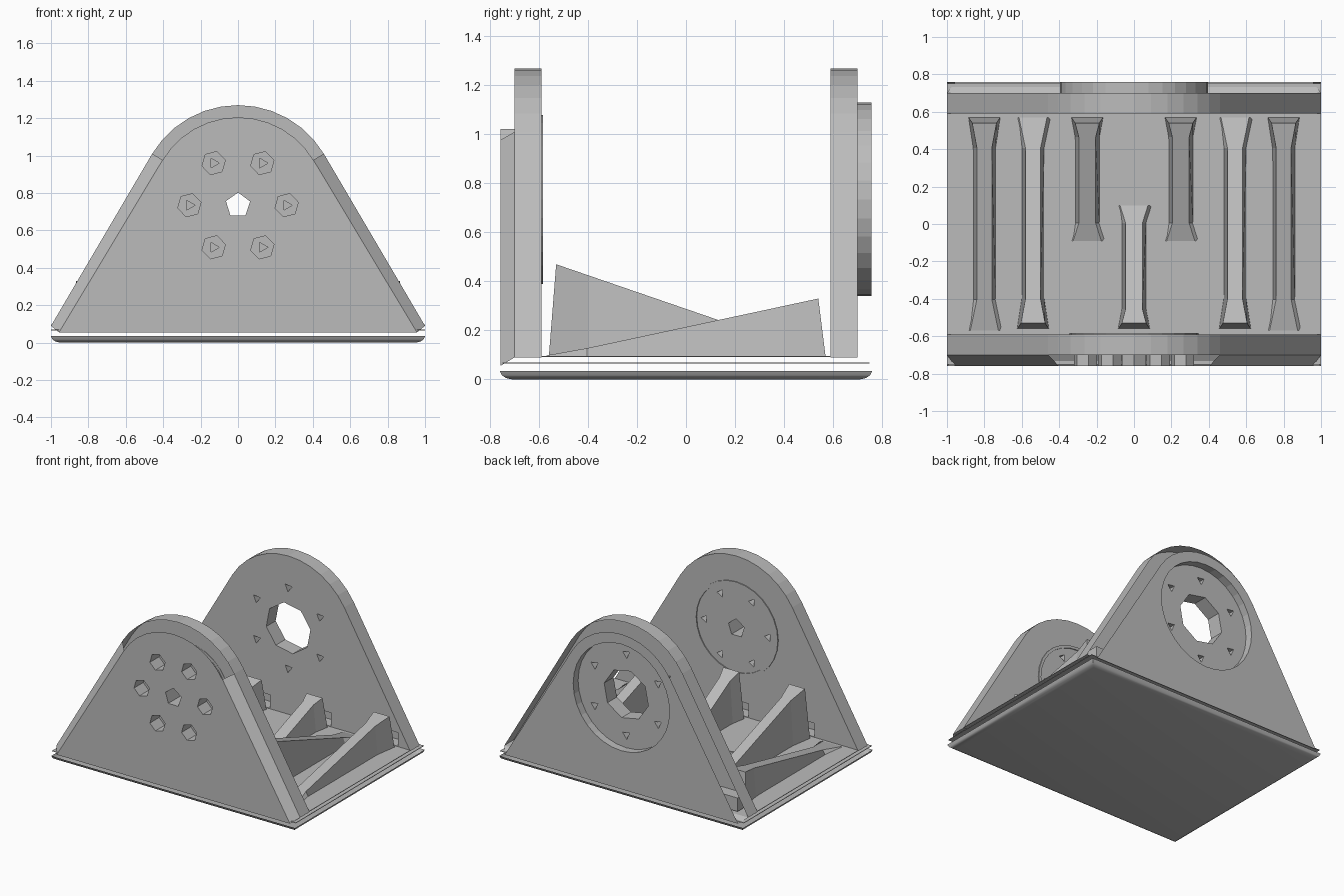
import bpy, bmesh, math
from mathutils import Vector

if "Cube" in bpy.data.objects:
    bpy.data.objects.remove(bpy.data.objects["Cube"])

grey = bpy.data.materials.new("plain grey")
grey.use_nodes = True
grey.diffuse_color = (0.5, 0.5, 0.5, 1)
grey.node_tree.nodes["Principled BSDF"].inputs["Base Color"].default_value = (0.5, 0.5, 0.5, 1)

AXIS_Z, ARCH_R = 0.735, 0.535      # shared bore height and arch radius
SLOPE = math.radians(31)           # direction the straight flanks face


def finish(name, bm):
    bmesh.ops.recalc_face_normals(bm, faces=bm.faces)
    mesh = bpy.data.meshes.new(name)
    bm.to_mesh(mesh)
    bm.free()
    obj = bpy.data.objects.new(name, mesh)
    bpy.context.collection.objects.link(obj)
    mesh.materials.append(grey)
    return obj


def loft(name, rings, cap_start=True, cap_end=True):
    """Join equal-length closed rings of points into a skin."""
    bm = bmesh.new()
    loops = [[bm.verts.new(p) for p in ring] for ring in rings]
    n = len(loops[0])
    for a, b in zip(loops, loops[1:]):
        for i in range(n):
            j = (i + 1) % n
            bm.faces.new((a[i], a[j], b[j], b[i]))
    if cap_start:
        bm.faces.new(loops[0][::-1])
    if cap_end:
        bm.faces.new(loops[-1])
    return finish(name, bm)


def rect(hx, hy, z):
    return [(-hx, -hy, z), (hx, -hy, z), (hx, hy, z), (-hx, hy, z)]


def sheet(name, hx, hy, z):
    return loft(name, [rect(hx, hy, z), rect(hx, hy, z + 0.004)])


def ngon(x, z, r, sides, y, turn=0.0):
    return [(x + r * math.cos(turn + math.tau * i / sides), y,
             z + r * math.sin(turn + math.tau * i / sides)) for i in range(sides)]


def prism(name, x, z, r, sides, y0, y1, turn=0.0):
    return loft(name, [ngon(x, z, r, sides, y, turn) for y in (y0, y1)])


def around(radius, start):
    for i in range(6):
        a = math.radians(start + 60 * i)
        yield radius * math.cos(a), AXIS_Z + radius * math.sin(a)


def slot(x, y0, y1):
    return loft("slot", [[(x - .1, y, .1), (x + .1, y, .1), (x + .1, y, .2), (x - .1, y, .2)]
                         for y in (y0, y1)])


def outline(y, inset, bottom):
    r = ARCH_R - inset
    foot = (r - math.sin(SLOPE) * (bottom - AXIS_Z)) / math.cos(SLOPE)
    foot = min(foot, 1.0)
    pts = [(-foot, y, bottom), (foot, y, bottom)]
    for i in range(13):
        a = SLOPE + (math.pi - 2 * SLOPE) * i / 12
        pts.append((r * math.cos(a), y, AXIS_Z + r * math.sin(a)))
    return pts


def wall(name, side, cutters):
    obj = loft(name, [outline(side * .59, 0, .09), outline(side * .70, 0, .09),
                      outline(side * .758, .065, .055)])
    for c in cutters:
        mod = obj.modifiers.new("cut", 'BOOLEAN')
        mod.operation, mod.object, mod.solver = 'DIFFERENCE', c, 'EXACT'
    bpy.context.view_layer.update()
    cut = bpy.data.meshes.new_from_object(obj.evaluated_get(bpy.context.evaluated_depsgraph_get()))
    obj.modifiers.clear()
    obj.data = cut
    for c in cutters:
        bpy.data.objects.remove(c)
    # Leave the bevel open over the arch, and all along the rear wall
    bm = bmesh.new()
    bm.from_mesh(cut)
    bevel = [f for f in bm.faces if .2 < f.normal.y * side < .95
             and (side > 0 or f.calc_center_median().z > 1)
             and abs(f.calc_center_median().y) > .71]
    bmesh.ops.delete(bm, geom=bevel, context='FACES')
    bm.to_mesh(cut)
    bm.free()
    return obj


# Base: shallow rounded pan with the floor sheets above it
pan = loft("base_pan", [rect(1 - d, .76 - d, z) for d, z in
                        ((.05, 0), (.025, .006), (.008, .017), (0, .035))], cap_end=False)
sheet("base_deck", 1, .75, .066)
sheet("floor", 1, .59, .092)

# Front wall: centre bore, six nut pockets, small pilot holes inside
cuts = [prism("bore", 0, AXIS_Z, .068, 5, -.9, -.5, .3)]
cuts += [prism("pocket", x, z, .064, 6, -.9, -.65, .25) for x, z in around(.26, 0)]
cuts += [prism("pilot", x, z, .03, 3, -.67, -.5) for x, z in around(.26, 0)]
cuts += [slot(x, -.68, -.5) for x in (-.54, 0, .54)]
wall("front_wall", -1, cuts)

# Thin raised ring round the inside of the front bore
loft("bore_ring", [ngon(0, AXIS_Z, r, 28, y) for r, y in
                   ((.345, -.592), (.345, -.583), (.325, -.583), (.325, -.592))],
     cap_start=False, cap_end=False)

# Rear wall: round recess outside, wide bore, six bolt holes
cuts = [prism("recess", 0, AXIS_Z, .395, 32, .70, .9),
        prism("bore", 0, AXIS_Z, .185, 8, .5, .72, .2)]
cuts += [prism("bolt", x, z, .033, 3, .5, .72, .4) for x, z in around(.3, 90)]
cuts += [slot(x, .5, .68) for x in (-.8, -.25, .25, .8)]
wall("rear_wall", 1, cuts)


def rib(name, x, y_tall, y_low, height, half=.04):
    """Sloping rib, waisted in plan, with flared feet."""
    def ring(grow, top):
        left, right = [], []
        for t, w in ((0, .065), (.12, half), (.85, half), (1, .075)):
            y = y_tall + (y_low - y_tall) * t
            z = .092 + max((height - .092) * (1 - t), .006) if top else .092
            if not top and t == 0:
                y += math.copysign(.03, y_tall)
            left.append((x - w - grow, y, z))
            right.append((x + w + grow, y, z))
        return left + right[::-1]
    loft(name, [ring(.02, False), ring(0, True)])


# Ribs alternate between leaning on the front and the rear wall
rib("centre_rib", 0, -.53, .1, .45, .045)
for label, s in (("left", 1), ("right", -1)):
    rib(label + "_inner_rib", s * .25, .54, -.09, .32, .045)
    rib(label + "_middle_rib", s * .54, -.53, .57, .47)
    rib(label + "_outer_rib", s * .8, .54, -.57, .33)

# Smooth the rounded pan edge
bpy.ops.object.select_all(action='DESELECT')
pan.select_set(True)
bpy.context.view_layer.objects.active = pan
bpy.ops.object.shade_smooth_by_angle(angle=math.radians(40))
